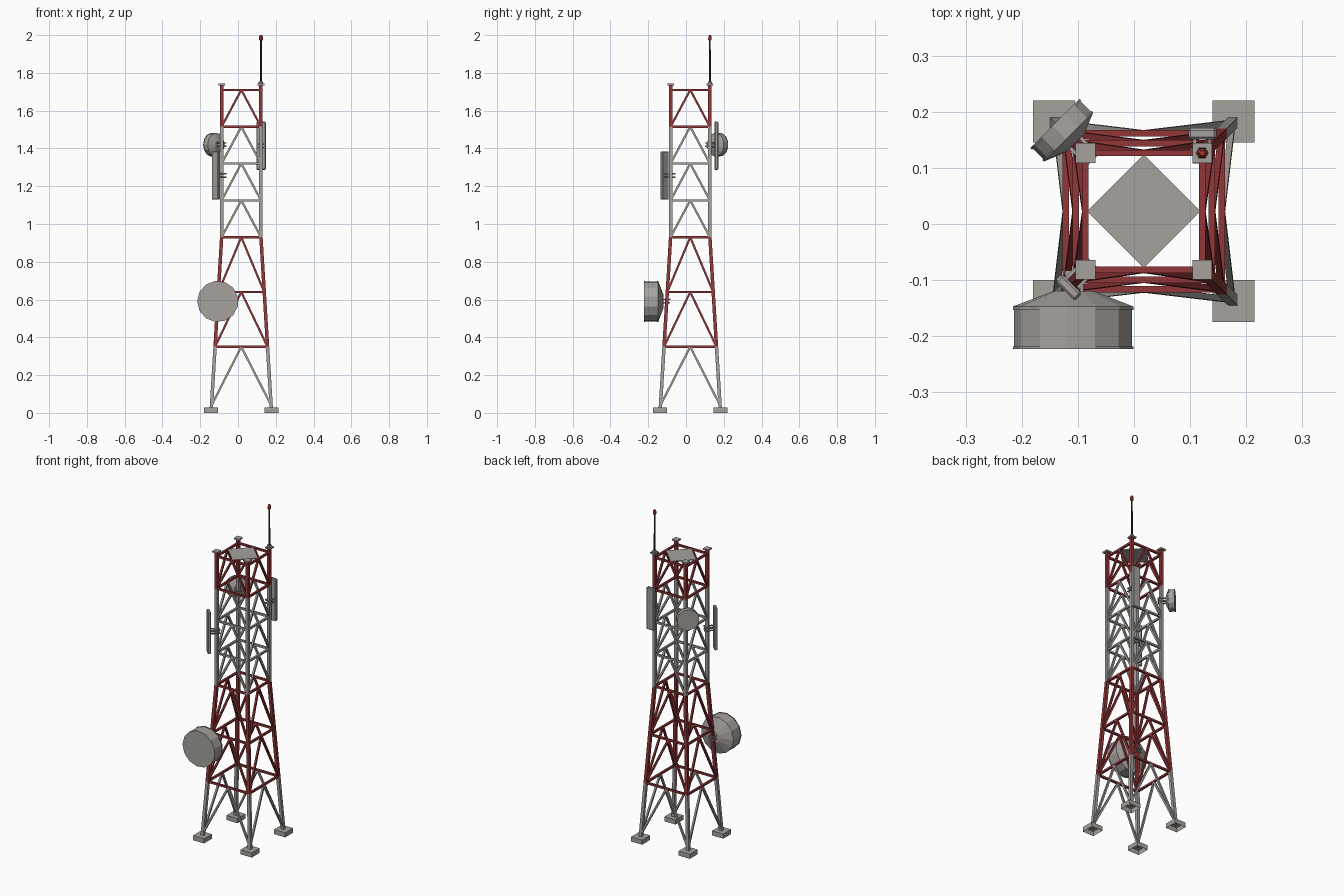
import bpy, bmesh, math
from mathutils import Vector, Matrix

if "Cube" in bpy.data.objects:
    bpy.data.objects.remove(bpy.data.objects["Cube"])


def material(name, rgb):
    m = bpy.data.materials.new(name)
    m.diffuse_color = (*rgb, 1)
    m.use_nodes = True
    m.node_tree.nodes["Principled BSDF"].inputs["Base Color"].default_value = m.diffuse_color
    return m


GREY = material("galvanised grey", (0.38, 0.36, 0.34))
RED = material("warning red", (0.29, 0.038, 0.04))
DARK = material("dark mast", (0.03, 0.03, 0.027))
LAMP = material("lamp red", (0.42, 0.035, 0.03))
CX, CY = 0.0175, 0.0225          # tower axis
Z = Vector((0, 0, 1))
CORNERS = [(-1, -1), (1, -1), (1, 1), (-1, 1)]


def finish(bm, name, mat):
    bmesh.ops.recalc_face_normals(bm, faces=bm.faces)
    me = bpy.data.meshes.new(name)
    bm.to_mesh(me)
    bm.free()
    me.materials.append(mat)
    ob = bpy.data.objects.new(name, me)
    bpy.context.collection.objects.link(ob)
    return ob


def beam(bm, a, b, w, ref):
    """Square bar from a to b; ref sets its roll."""
    a, b = Vector(a), Vector(b)
    d = b - a
    s = d.cross(Vector(ref)).normalized()
    t = d.cross(s).normalized()
    m = Matrix((s * w, t * w, d)).transposed().to_4x4()
    m.translation = (a + b) / 2
    bmesh.ops.create_cube(bm, size=1, matrix=m)


def box(bm, c, size, turn=0.0):
    m = Matrix.Translation(c) @ Matrix.Rotation(turn, 4, 'Z') @ Matrix.Diagonal((*size, 1))
    return bmesh.ops.create_cube(bm, size=1, matrix=m)['verts']


def lathe(name, origin, axis, profile, n, mat, start=0.0):
    """Faceted turned solid; profile is (radius, distance along axis)."""
    o, ax = Vector(origin), Vector(axis).normalized()
    u = Vector((1, 0, 0)) if abs(ax.z) > 0.9 else ax.cross(Z).normalized()
    v = ax.cross(u)
    bm = bmesh.new()
    rings = []
    for r, t in profile:
        angs = [start + 2 * math.pi * k / n for k in range(n)]
        rings.append([bm.verts.new(o + ax * t + (u * math.cos(g) + v * math.sin(g)) * r) for g in angs])
    for p, q in zip(rings, rings[1:]):
        for k in range(n):
            bm.faces.new((p[k], p[(k + 1) % n], q[(k + 1) % n], q[k]))
    bm.faces.new(rings[0])
    bm.faces.new(rings[-1])
    return finish(bm, name, mat)


def half(z):
    """Half spacing of the legs at height z."""
    return 0.104 + 0.056 * max(0, 1 - z / 0.93)


def leg_point(c, z):
    return Vector((CX + c[0] * half(z), CY + c[1] * half(z), z))


# Painted tower sections: legs, horizontals and inverted-V braces
SECTIONS = [
    ("base_section", GREY, [0.02, 0.35]),
    ("lower_red_section", RED, [0.35, 0.64, 0.93]),
    ("upper_grey_section", GREY, [0.93, 1.125, 1.32, 1.515]),
    ("top_red_section", RED, [1.515, 1.71]),
]
for name, mat, levels in SECTIONS:
    legs, lattice = bmesh.new(), bmesh.new()
    top = 1.736 if name.startswith("top") else levels[-1]
    for i, c in enumerate(CORNERS):
        nxt = CORNERS[(i + 1) % 4]
        normal = Vector((c[0] + nxt[0], c[1] + nxt[1], 0))
        beam(legs, leg_point(c, levels[0]), leg_point(c, top), 0.018, (0, 1, 0))
        for lo, hi in zip(levels, levels[1:]):
            apex = (leg_point(c, hi) + leg_point(nxt, hi)) / 2
            for foot in (c, nxt):
                beam(lattice, leg_point(foot, max(lo, 0.04)), apex, 0.011, normal)
        bars = levels[1:] if mat is RED else levels[1:-1]
        if name == "base_section":
            bars = []
        if name == "lower_red_section":
            bars = levels
        if name == "top_red_section":
            bars = levels
        for z in bars:
            beam(lattice, leg_point(c, z), leg_point(nxt, z), 0.0115, Z)
    finish(legs, name + "_legs", mat)
    finish(lattice, name + "_bracing", mat)

# Footings (open underneath) and leg caps
feet, caps = bmesh.new(), bmesh.new()
for c in CORNERS:
    p = leg_point(c, 0)
    box(feet, (p.x, p.y, 0.014), (0.075, 0.075, 0.028))
    p = leg_point(c, 1.739)
    box(caps, p, (0.035, 0.035, 0.009))
feet.normal_update()
under = [f for f in feet.faces if f.calc_center_median().z < 0.001]
bmesh.ops.delete(feet, geom=under, context='FACES_ONLY')
finish(feet, "footings", GREY)
finish(caps, "leg_caps", GREY)

# Diamond platform at the top
bm = bmesh.new()
box(bm, (CX, CY, 1.711), (0.143, 0.143, 0.006), math.pi / 4)
finish(bm, "top_platform", GREY)

# Whip mast and lamp on the back right leg
mast = leg_point((1, 1), 1.743)
lathe("mast_base", mast, Z, [(0.012, 0), (0.012, 0.012)], 6, GREY)
lathe("mast", mast, Z, [(0.006, 0), (0.005, 0.235)], 6, DARK)
lathe("mast_lamp", mast, Z, [(0.007, 0.228), (0.0105, 0.233), (0.0095, 0.249), (0.005, 0.257)], 6, LAMP)

# Large drum dish facing front, with rim lips and a conical back
lathe("large_dish", (-0.107, -0.223, 0.59), (0, 1, 0),
      [(0.109, 0), (0.109, 0.005), (0.1065, 0.005), (0.1065, 0.07),
       (0.109, 0.07), (0.109, 0.076), (0.035, 0.104)], 13, GREY, math.pi)
# Small drum dish facing back left
lathe("small_dish", (-0.140, 0.180, 1.42), (1, -1, 0),
      [(0.063, 0), (0.063, 0.004), (0.061, 0.004), (0.061, 0.03),
       (0.063, 0.03), (0.063, 0.034), (0.024, 0.05)], 13, GREY)


# Flat panel antennas with bevelled edges
def panel(name, c, size, turn):
    bm = bmesh.new()
    box(bm, c, size, turn)
    bmesh.ops.bevel(bm, geom=bm.edges[:], offset=0.004, segments=1, affect='EDGES')
    finish(bm, name, GREY)


panel("front_panel_antenna", (-0.117, -0.113, 1.257), (0.05, 0.018, 0.255), -math.pi / 4)
panel("back_panel_antenna", (0.122, 0.161, 1.414), (0.05, 0.02, 0.255), 0)

# Paired clamps holding the dishes and panels to the legs
bm = bmesh.new()
for c, z, d in [((-1, -1), 0.592, (0, -1, 0)), ((-1, 1), 1.42, (-1, 1, 0)),
                ((-1, -1), 1.257, (-1, -1, 0)), ((1, 1), 1.414, (0, 1, 0))]:
    d = Vector(d).normalized()
    side = d.cross(Z) * 0.013
    for dz in (-0.009, 0.009):
        p = leg_point(c, z + dz)
        for s in (-1, 1):
            beam(bm, p - d * 0.018 + side * s, p + d * 0.032 + side * s, 0.006, Z)
        beam(bm, p - d * 0.015 - side * 1.3, p - d * 0.015 + side * 1.3, 0.007, Z)
finish(bm, "antenna_clamps", GREY)
